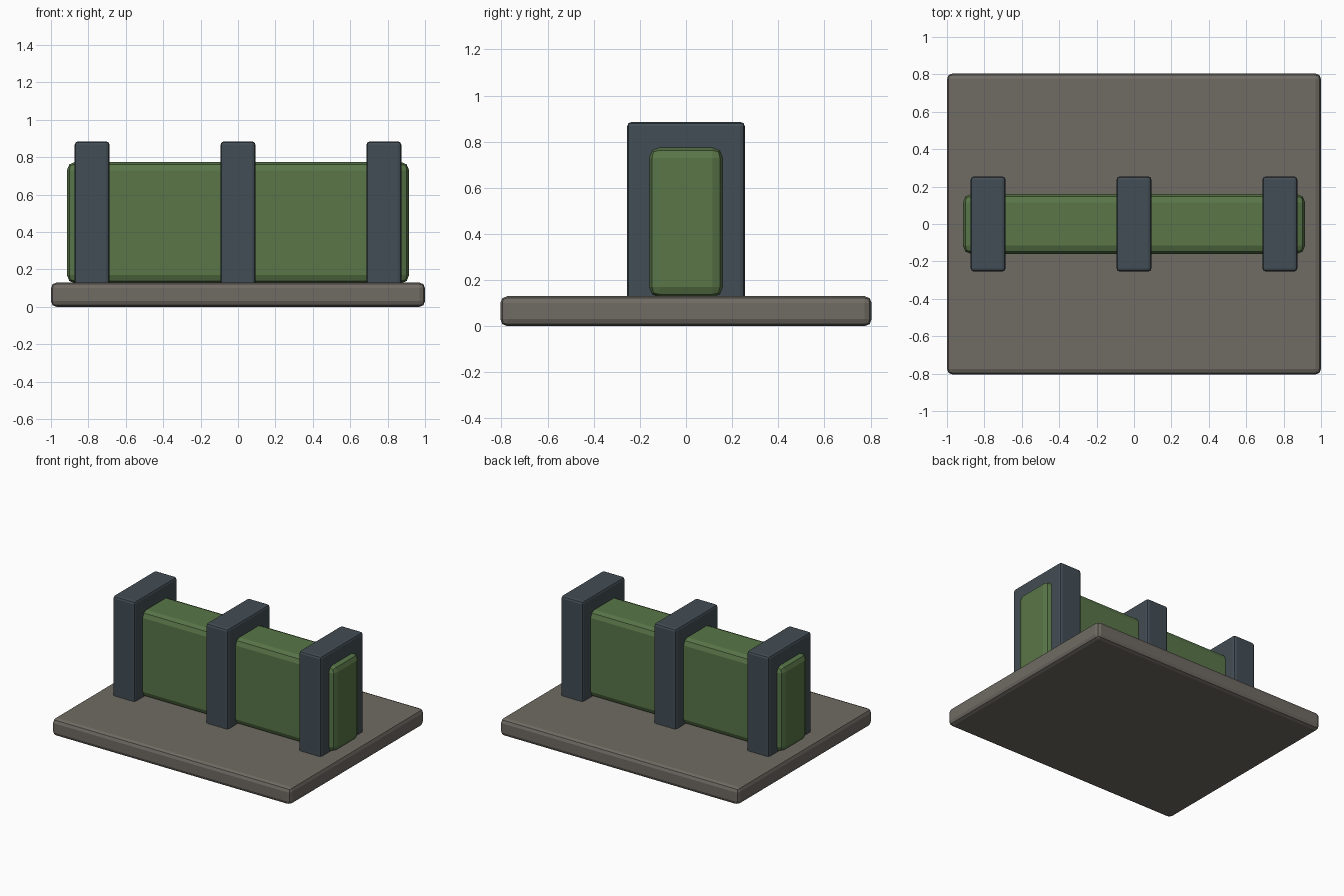
import bpy

if "Cube" in bpy.data.objects:
    bpy.data.objects.remove(bpy.data.objects["Cube"])


def material(name, rgb):
    m = bpy.data.materials.new(name)
    m.diffuse_color = (*rgb, 1)
    m.use_nodes = True
    m.node_tree.nodes["Principled BSDF"].inputs["Base Color"].default_value = m.diffuse_color
    return m


def block(name, x, size, z0, bevel, mat):
    # Box standing at height z0 with rounded edges
    bpy.ops.mesh.primitive_cube_add(size=1, location=(x, 0, z0 + size[2] / 2))
    ob = bpy.context.object
    ob.name = name
    ob.scale = size
    bpy.ops.object.transform_apply(location=False, rotation=False, scale=True)
    mod = ob.modifiers.new("rounded_edges", 'BEVEL')
    mod.width = bevel
    mod.segments = 2
    ob.data.materials.append(mat)
    return ob


stone = material("stone", (0.16, 0.145, 0.125))
green = material("green", (0.10, 0.18, 0.065))
slate = material("slate", (0.055, 0.075, 0.09))

# Base slab
block("base_plate", 0, (2.0, 1.61, 0.13), 0, 0.03, stone)

# Long upright bar
block("bar", 0, (1.83, 0.32, 0.65), 0.125, 0.045, green)

# Three bands around the bar
for label, x in (("left", -0.78), ("middle", 0), ("right", 0.78)):
    block(label + "_band", x, (0.186, 0.51, 0.775), 0.11, 0.018, slate)
